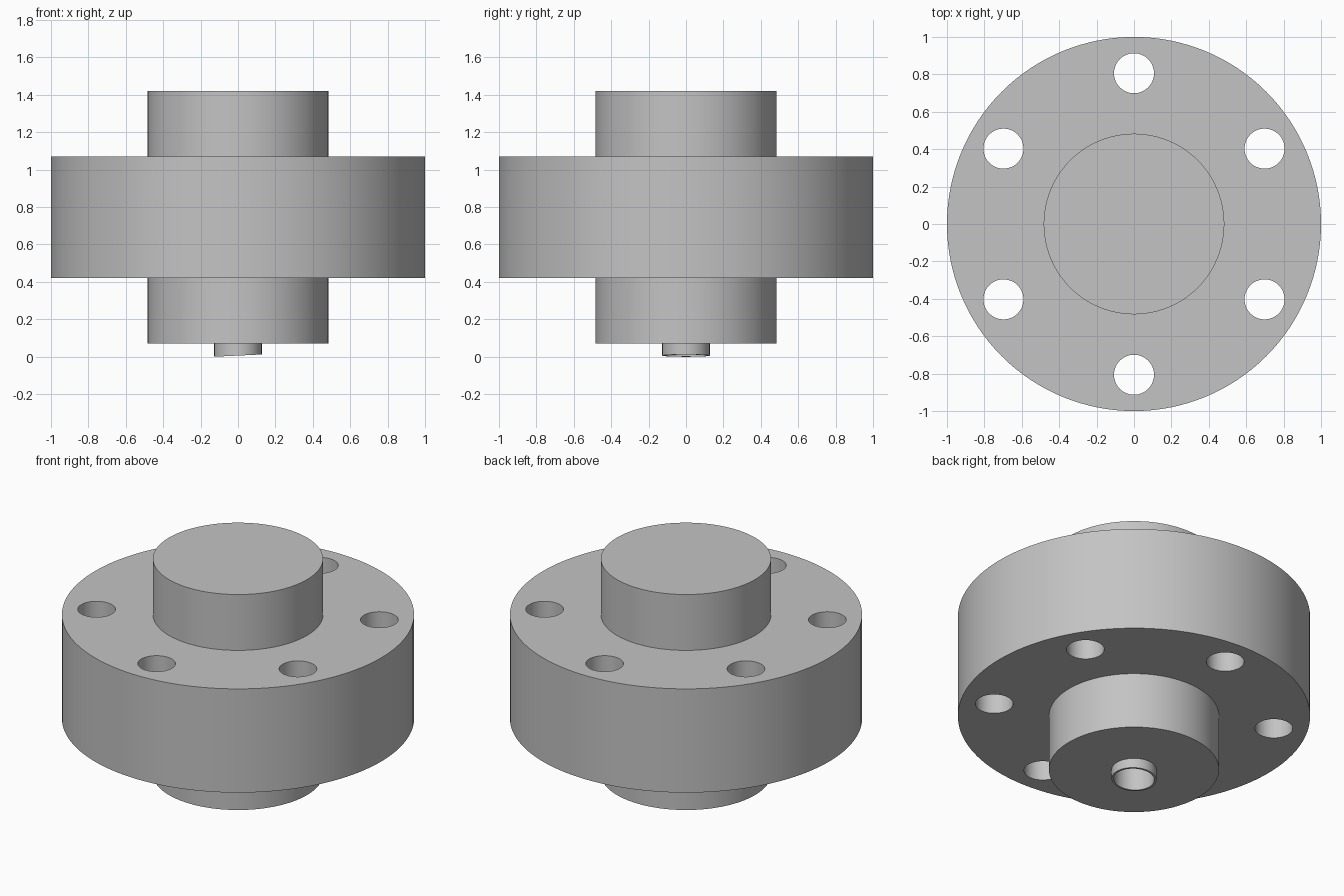
import bpy
import math

cube = bpy.data.objects.get("Cube")
if cube:
    bpy.data.objects.remove(cube, do_unlink=True)

grey = bpy.data.materials.new("plain grey")
grey.use_nodes = True
colour = (0.55, 0.55, 0.55, 1)
grey.diffuse_color = colour
grey.node_tree.nodes["Principled BSDF"].inputs["Base Color"].default_value = colour


def cylinder(name, radius, bottom, top, x=0, y=0, sides=96):
    bpy.ops.mesh.primitive_cylinder_add(
        vertices=sides, radius=radius, depth=top - bottom,
        location=(x, y, (bottom + top) / 2))
    obj = bpy.context.object
    obj.name = name
    bpy.ops.object.transform_apply(location=True, rotation=False, scale=False)
    obj.data.materials.append(grey)
    return obj


def cut(obj, cutter):
    cutter.hide_render = True
    mod = obj.modifiers.new("bore", 'BOOLEAN')
    mod.operation = 'DIFFERENCE'
    mod.solver = 'EXACT'
    mod.object = cutter
    bpy.context.view_layer.objects.active = obj
    bpy.ops.object.modifier_apply(modifier=mod.name)
    bpy.data.objects.remove(cutter, do_unlink=True)


# Wide flange with a ring of six bolt holes
flange = cylinder("flange", 1.0, 0.42, 1.07, sides=128)
for i in range(6):
    a = math.radians(30 + 60 * i)
    cut(flange, cylinder("bolt_hole", 0.107, 0.3, 1.2,
                         0.806 * math.cos(a), 0.806 * math.sin(a), 48))

# Bosses above and below the flange
upper_boss = cylinder("upper_boss", 0.483, 1.07, 1.42)
lower_boss = cylinder("lower_boss", 0.483, 0.07, 0.42)

# Short open spigot, its rim sloping very slightly across x
spigot = cylinder("spigot", 0.127, 0, 0.07, sides=64)
for v in spigot.data.vertices:
    if v.co.z < 0.01:
        v.co.z = 0.006 * (1 + v.co.x / 0.127)

# Blind bore through the spigot into the lower boss
for part in (spigot, lower_boss):
    cut(part, cylinder("blind_bore", 0.115, -0.1, 0.22, sides=64))

# Smooth walls, sharp rims
for part in (flange, upper_boss, lower_boss, spigot):
    bpy.ops.object.select_all(action='DESELECT')
    part.select_set(True)
    bpy.context.view_layer.objects.active = part
    bpy.ops.object.shade_smooth_by_angle(angle=math.radians(30))
